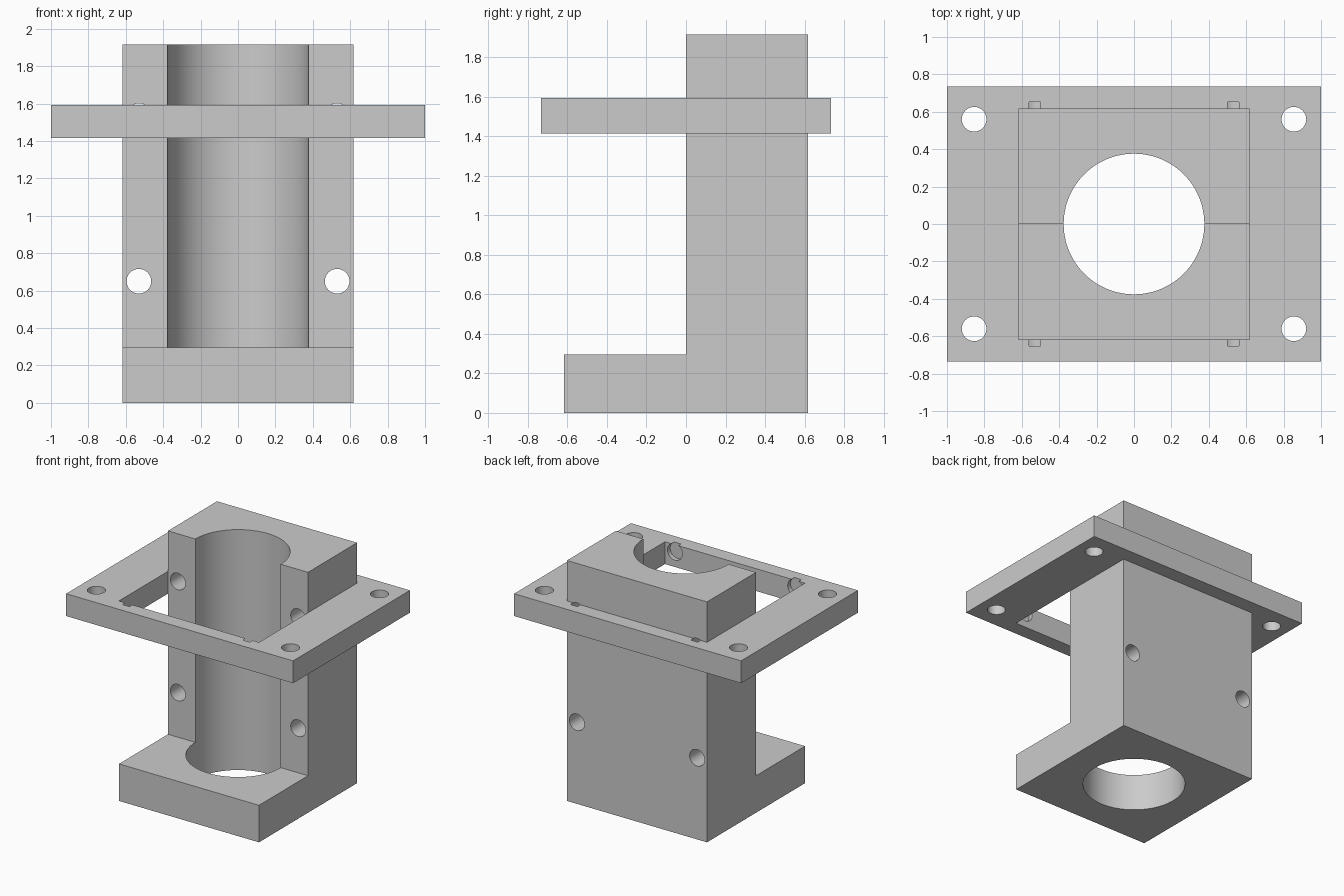
import bpy
import math
from mathutils import Vector

if "Cube" in bpy.data.objects:
    bpy.data.objects.remove(bpy.data.objects["Cube"], do_unlink=True)

grey = bpy.data.materials.new("plain_grey")
grey.use_nodes = True
COLOUR = (0.6, 0.6, 0.6, 1)
grey.diffuse_color = COLOUR
grey.node_tree.nodes["Principled BSDF"].inputs["Base Color"].default_value = COLOUR

HALF = 0.617            # half width of the square block
BORE = 0.376
BOLT = 0.066            # radius of every bolt hole
BOLT_X = 0.53
BOLT_Z = (0.65, 1.535)
FLANGE_Z = (1.415, 1.593)


def box(name, low, high):
    low, high = Vector(low), Vector(high)
    bpy.ops.mesh.primitive_cube_add(size=1, location=(low + high) / 2)
    ob = bpy.context.object
    ob.name = name
    ob.scale = high - low
    bpy.ops.object.transform_apply(location=True, rotation=True, scale=True)
    ob.data.materials.append(grey)
    return ob


def rod(name, centre, radius, depth, along_y=False, sides=32):
    bpy.ops.mesh.primitive_cylinder_add(
        vertices=sides, radius=radius, depth=depth, location=centre,
        rotation=(math.pi / 2 if along_y else 0, 0, 0))
    ob = bpy.context.object
    ob.name = name
    ob.data.materials.append(grey)
    return ob


def carve(target, cutters):
    for cutter in cutters:
        mod = target.modifiers.new("cut", 'BOOLEAN')
        mod.operation = 'DIFFERENCE'
        mod.solver = 'EXACT'
        mod.object = cutter
        bpy.context.view_layer.objects.active = target
        bpy.ops.object.modifier_apply(modifier=mod.name)
        bpy.data.objects.remove(cutter, do_unlink=True)
    bpy.ops.object.select_all(action='DESELECT')
    target.select_set(True)
    bpy.context.view_layer.objects.active = target
    bpy.ops.object.shade_smooth_by_angle(angle=math.radians(30))


# Clamp block: square column with its upper front half removed, bored through
block = box("clamp_block", (-HALF, -HALF, 0), (HALF, HALF, 1.915))
cuts = [box("front_cutter", (-1, -1, 0.295), (1, 0, 3)),
        rod("bore_cutter", (0, 0, 1), BORE, 4, sides=96)]
for x in (-BOLT_X, BOLT_X):
    for z in BOLT_Z:
        cuts.append(rod("bolt_cutter", (x, 0.3, z), BOLT, 1.2, True))
carve(block, cuts)

# Mounting flange: rectangular frame around the column
flange = box("mounting_flange", (-1, -0.735, FLANGE_Z[0]), (1, 0.735, FLANGE_Z[1]))
cuts = [box("opening_cutter", (-HALF, -HALF, 1), (HALF, HALF, 2))]
for x in (-1, 1):
    for y in (-1, 1):
        cuts.append(rod("corner_cutter", (x * 0.855, y * 0.56, 1.5), BOLT, 1))
    # Blind bolt recesses in the front and back inner walls
    cuts.append(rod("recess_cutter", (x * BOLT_X, 0, BOLT_Z[1]), BOLT, 1.304, True))
carve(flange, cuts)
